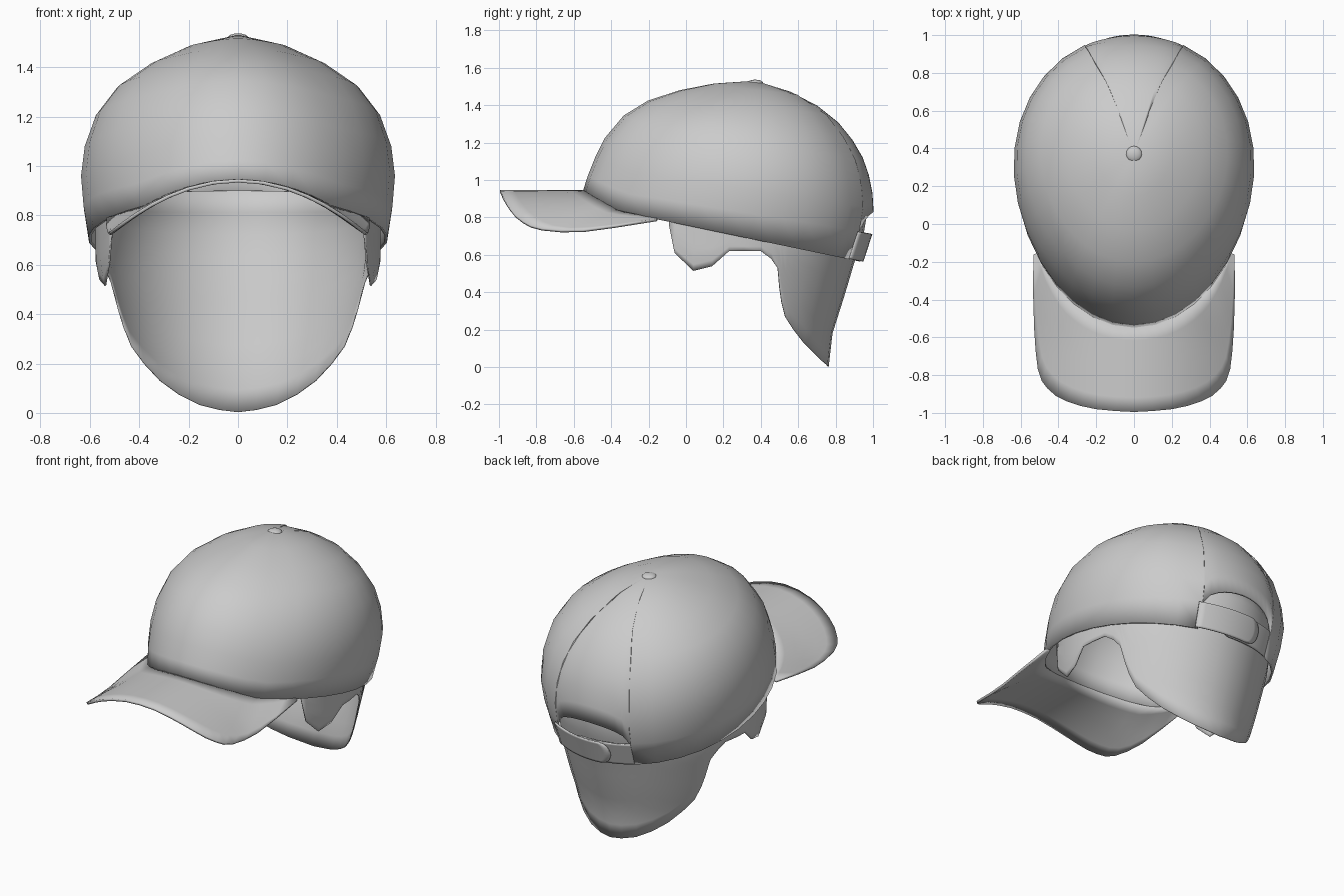
import bpy, bmesh
from math import sin, cos, pi, sqrt, acos

if "Cube" in bpy.data.objects:
    bpy.data.objects.remove(bpy.data.objects["Cube"])

GREY = (0.6, 0.6, 0.6, 1)
grey = bpy.data.materials.new("plain_grey")
grey.use_nodes = True
grey.diffuse_color = GREY
grey.node_tree.nodes["Principled BSDF"].inputs["Base Color"].default_value = GREY


def finish(obj, thickness=0):
    obj.data.materials.clear()
    obj.data.materials.append(grey)
    if thickness:
        mod = obj.modifiers.new("thickness", 'SOLIDIFY')
        mod.thickness = thickness
        mod.offset = 0
    bpy.ops.object.select_all(action='DESELECT')
    obj.select_set(True)
    bpy.context.view_layer.objects.active = obj
    bpy.ops.object.shade_smooth_by_angle(angle=0.7)


def sheet(name, columns, thickness=0, closed=False):
    """Skin a list of equally long point columns."""
    bm = bmesh.new()
    grid = [[bm.verts.new(p) for p in col] for col in columns]
    pairs = list(zip(grid, grid[1:]))
    if closed:
        pairs.append((grid[-1], grid[0]))
    for a, b in pairs:
        for j in range(len(a) - 1):
            bm.faces.new((a[j], b[j], b[j + 1], a[j + 1]))
    bmesh.ops.remove_doubles(bm, verts=bm.verts, dist=0.0004)
    bmesh.ops.recalc_face_normals(bm, faces=bm.faces)
    mesh = bpy.data.meshes.new(name)
    bm.to_mesh(mesh)
    bm.free()
    obj = bpy.data.objects.new(name, mesh)
    bpy.context.collection.objects.link(obj)
    finish(obj, thickness)
    return obj


def lerp(a, b, t):
    return a + (b - a) * t


def table(points, x):
    for (x0, y0), (x1, y1) in zip(points, points[1:]):
        if x <= x1:
            return lerp(y0, y1, (x - x0) / (x1 - x0))
    return points[-1][1]


# Crown rings from rim to top: front y, front z, back y, back z, half width
RINGS = [(-.545, .94, .93, .565, .60), (-.52, 1.02, .98, .72, .62),
         (-.48, 1.12, 1.0, .85, .63), (-.43, 1.22, .985, .98, .615),
         (-.33, 1.34, .95, 1.1, .57), (-.2, 1.42, .88, 1.22, .49),
         (-.03, 1.475, .78, 1.34, .36), (.15, 1.51, .61, 1.45, .2),
         (.37, 1.525, .37, 1.525, 0)]
TOP = len(RINGS) - 1


def crown_point(th, r, out=0):
    """Point on the crown; th is 0 at the back, r counts rings upward."""
    i = min(int(r), TOP - 1)
    yf, zf, yb, zb, w = (lerp(a, b, r - i) for a, b in zip(RINGS[i], RINGS[i + 1]))
    s, c = sin(th), cos(th)
    bump = .068 * (1 - r / TOP)
    z = lerp(zb, zf - bump, (1 - c) / 2)
    if c < 0:
        z += bump * max(0, 1 - (s / .67) ** 2)
    return ((w + out) * s * (1 + .07 * c),
            (yf + yb) / 2 + ((yb - yf) / 2 + out) * c, z)


# Crown with an arched opening at the back
HOLE = .4
inner = [HOLE * k / 6 for k in range(6)] + [HOLE - .002]
angles = inner + [HOLE + (pi - HOLE) * k / 14 for k in range(15)]
angles = [-a for a in angles[-2:0:-1]] + angles
cols = []
for th in angles:
    t = abs(th) / HOLE
    start = .85 + sqrt(max(0, 1 - t * t)) if t < 1 else 0
    cols.append([crown_point(th, lerp(start, TOP, j / TOP)) for j in range(TOP + 1)])
sheet("cap_crown", cols, .012, closed=True)

# Arched brim, lofted from the rim to its outline
OUTLINE = [(0, -.995), (.1, -.99), (.2, -.98), (.28, -.963), (.35, -.94),
           (.41, -.91), (.455, -.87), (.485, -.83), (.505, -.77), (.517, -.67),
           (.525, -.55), (.53, -.38), (.53, -.16)]


def arch(x, y):
    return .94 - lerp(.8, .55, min(1, max(0, (y + .6) / .44))) * x * x


cols = []
last = len(OUTLINE) - 1
for k in range(-last, last + 1):
    side = -1 if k < 0 else 1
    ox, oy = OUTLINE[abs(k)]
    rx, ry, rz = crown_point(pi - 1.08 * k / last, 0, -.004)
    col = []
    for j in range(7):
        v = j / 6
        x, y = lerp(rx, ox * side, v), lerp(ry, oy, v)
        col.append((x, y, arch(x, y) + (rz - arch(rx, ry)) * (1 - v)))
    cols.append(col)
sheet("cap_brim", cols, .014)


# Two overlapping straps with rounded ends
def strap(name, side, out):
    rows = []
    for j in range(13):
        h = j / 12
        end = -.1 - .1 * sqrt(max(0, 1 - (2 * h - 1) ** 2))
        rows.append([crown_point(side * lerp(HOLE + .03, end, k / 10), .95 * h, out)
                     for k in range(11)])
    sheet(name, rows, .01)


strap("outer_strap", 1, .014)
strap("inner_strap", -1, -.002)

# Button on top
bpy.ops.mesh.primitive_uv_sphere_add(segments=16, ring_count=8, radius=1,
                                     location=(0, .37, 1.517))
button = bpy.context.object
button.name = "top_button"
button.scale = (.043, .043, .02)
finish(button)

# Hair: a tapering shell whose lower edge forms sideburns and a nape
BACK = [(0, .76), (.18, .78), (.4, .85), (.57, .90), (.7, .945), (.82, .965), (.95, .95)]
WIDTH = [(0, .43), (.3, .515), (.5, .555), (.6, .575), (.8, .575), (.95, .5)]
MID = .22
EDGE = [(.728, .033), (.685, .075), (.63, .13), (.575, .2), (.53, .27), (.51, .35),
        (.5, .42), (.49, .53), (.455, .58), (.4, .62), (.31, .62), (.23, .62),
        (.14, .54), (.04, .515), (-.06, .61), (-.09, .76)]


def hair_half(z, forward):
    return .66 if forward else table(BACK, z) - MID


def hair_column(th, low, side):
    top = lerp(.83, .9, (1 + cos(th)) / 2)
    col = []
    for j in range(11):
        z = lerp(low, top, j / 10)
        c = cos(th)
        col.append((side * table(WIDTH, z) * sin(th),
                    MID + hair_half(z, c < 0) * c, z))
    return col


right, left = [], []
for y, z in EDGE:
    th = acos((y - MID) / hair_half(z, y < MID))
    left.append(hair_column(th, z, 1))
    right.append(hair_column(th, z, -1))
middle = [hair_column(.17, .012, -1), hair_column(0, .003, 1), hair_column(.17, .012, 1)]
sheet("hair", right[::-1] + middle + left, .006)
